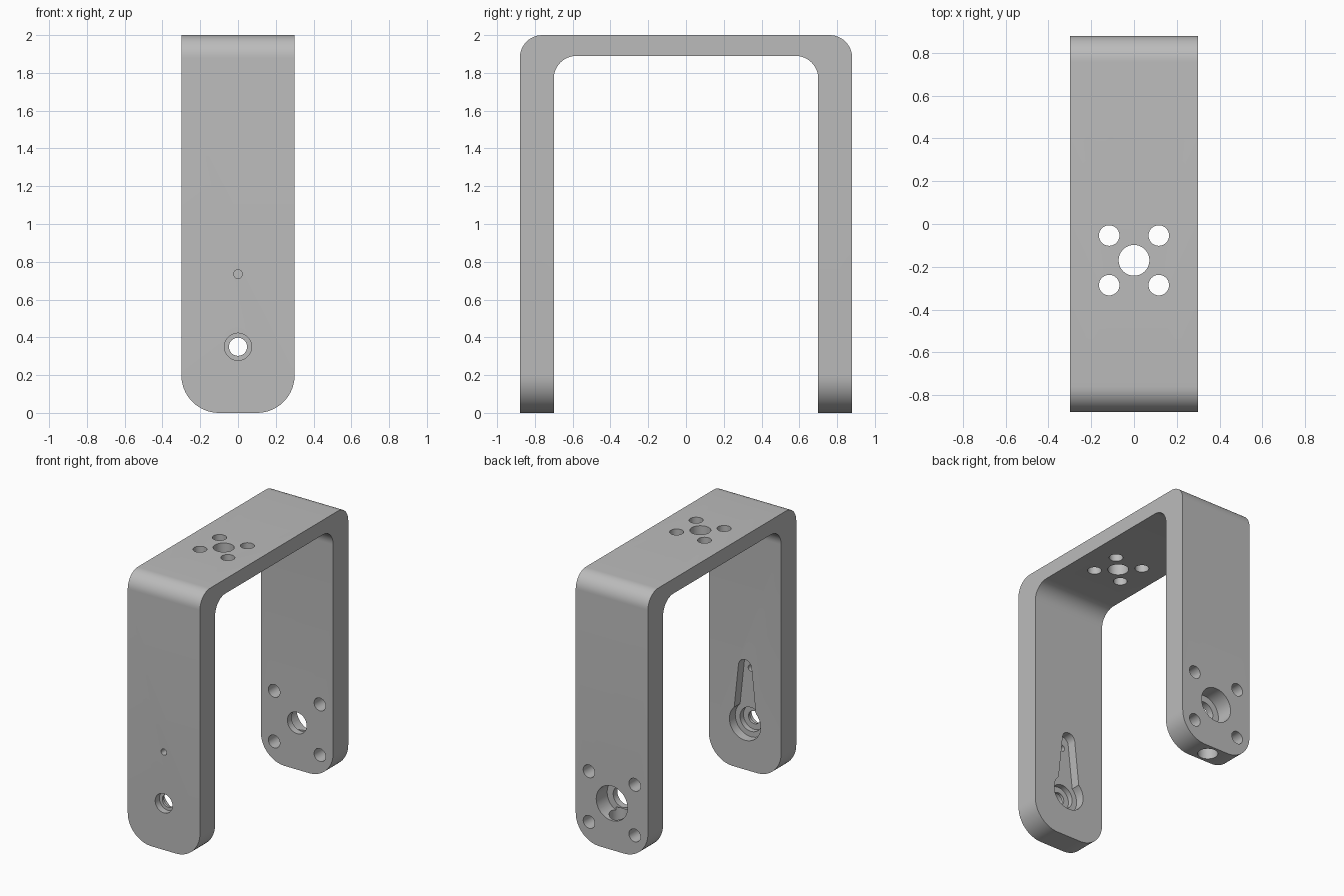
import bpy, bmesh, math

cube = bpy.data.objects.get("Cube")
if cube:
    bpy.data.objects.remove(cube, do_unlink=True)

HALF_W, OUT, IN = 0.30, 0.88, 0.70     # half width, outer and inner leg faces
TOP, UNDER = 2.0, 1.89                 # bridge top and underside
AXIS_Z = 0.35                          # pivot height on both legs
BOLT_R = 0.048

grey = bpy.data.materials.new("plain grey")
grey.use_nodes = True
grey.diffuse_color = (0.5, 0.5, 0.5, 1)
grey.node_tree.nodes["Principled BSDF"].inputs["Base Color"].default_value = (0.5, 0.5, 0.5, 1)


def make_object(name, bm):
    bmesh.ops.recalc_face_normals(bm, faces=bm.faces[:])
    mesh = bpy.data.meshes.new(name)
    bm.to_mesh(mesh)
    bm.free()
    mesh.materials.append(grey)
    ob = bpy.data.objects.new(name, mesh)
    bpy.context.scene.collection.objects.link(ob)
    return ob


def extrude(name, points, offset):
    """Close a planar outline and pull it along the offset."""
    bm = bmesh.new()
    face = bm.faces.new([bm.verts.new(p) for p in points])
    new = bmesh.ops.extrude_face_region(bm, geom=[face])["geom"]
    bmesh.ops.translate(bm, vec=offset, verts=[v for v in new if isinstance(v, bmesh.types.BMVert)])
    return make_object(name, bm)


# Bracket: square U outline pulled across the width, then rounded
outline = [(-OUT, 0), (-OUT, TOP), (OUT, TOP), (OUT, 0),
           (IN, 0), (IN, UNDER), (-IN, UNDER), (-IN, 0)]
bracket = extrude("bracket", [(-HALF_W, y, z) for y, z in outline], (2 * HALF_W, 0, 0))


def round_edges(axis, low, high, radius, segments):
    bm = bmesh.new()
    bm.from_mesh(bracket.data)
    edges = []
    for e in bm.edges:
        d = e.verts[1].co - e.verts[0].co
        if abs(d[axis]) > 0.99 * d.length and all(low <= v.co.z <= high for v in e.verts):
            edges.append(e)
    bmesh.ops.bevel(bm, geom=edges, offset=radius, segments=segments,
                    profile=0.5, affect='EDGES')
    bm.to_mesh(bracket.data)
    bm.free()


round_edges(0, 1.8, 2.1, 0.12, 12)     # bends between bridge and legs
round_edges(1, -0.1, 0.1, 0.20, 16)    # leg ends


def cut(cutter):
    mod = bracket.modifiers.new("cut", 'BOOLEAN')
    mod.operation, mod.solver, mod.object = 'DIFFERENCE', 'EXACT', cutter
    bpy.context.view_layer.update()
    result = bpy.data.meshes.new_from_object(
        bracket.evaluated_get(bpy.context.evaluated_depsgraph_get()))
    bracket.modifiers.clear()
    bracket.data = result
    bpy.data.objects.remove(cutter, do_unlink=True)


def circle(r, n=40):
    return [(r * math.cos(math.tau * i / n), r * math.sin(math.tau * i / n)) for i in range(n)]


def bore_y(x, z, r, y0, y1):
    cut(extrude("bore", [(x + a, y0, z + b) for a, b in circle(r)], (0, y1 - y0, 0)))


def bore_z(x, y, r, z0, z1):
    cut(extrude("bore", [(x + a, y + b, z0) for a, b in circle(r)], (0, 0, z1 - z0)))


# Bridge: central hole and four bolt holes
bore_z(0, -0.17, 0.072, 1.8, 2.1)
for sx in (-1, 1):
    for sy in (-1, 1):
        bore_z(sx * 0.116, -0.17 + sy * 0.116, BOLT_R, 1.8, 2.1)

# Front leg: tapered arm pocket on the inner face
tip_z, tip_r = 0.77, 0.055
arm = [(-0.10, AXIS_Z), (0.10, AXIS_Z)]
arm += [(tip_r * math.cos(math.pi * i / 16), tip_z + tip_r * math.sin(math.pi * i / 16))
        for i in range(17)]
cut(extrude("arm_pocket", [(x, -IN - 0.07, z) for x, z in arm], (0, 0.2, 0)))

# Front leg: stepped hub, screw counterbore and pin hole
bore_y(0, AXIS_Z, 0.13, -IN - 0.07, -0.5)
bore_y(0, AXIS_Z, 0.09, -IN - 0.11, -0.5)
bore_y(0, AXIS_Z, BOLT_R, -1, -0.5)
bore_y(0, AXIS_Z, 0.072, -1, -OUT + 0.05)
bore_y(0, 0.735, 0.023, -1, -0.5)

# Back leg: bearing seat, through hole and bolt pattern
bore_y(0, AXIS_Z, 0.08, 0.5, 1)
bore_y(0, AXIS_Z, 0.13, OUT - 0.13, 1)
for sx in (-1, 1):
    for sz in (-1, 1):
        bore_y(sx * 0.19, AXIS_Z + sz * 0.19, BOLT_R, 0.5, 1)

# Back leg: channel from the end into the bearing seat
bore_z(0, 0.79, 0.07, -0.1, 0.26)

bpy.ops.object.select_all(action='DESELECT')
bracket.select_set(True)
bpy.context.view_layer.objects.active = bracket
bpy.ops.object.shade_smooth_by_angle(angle=math.radians(30))
